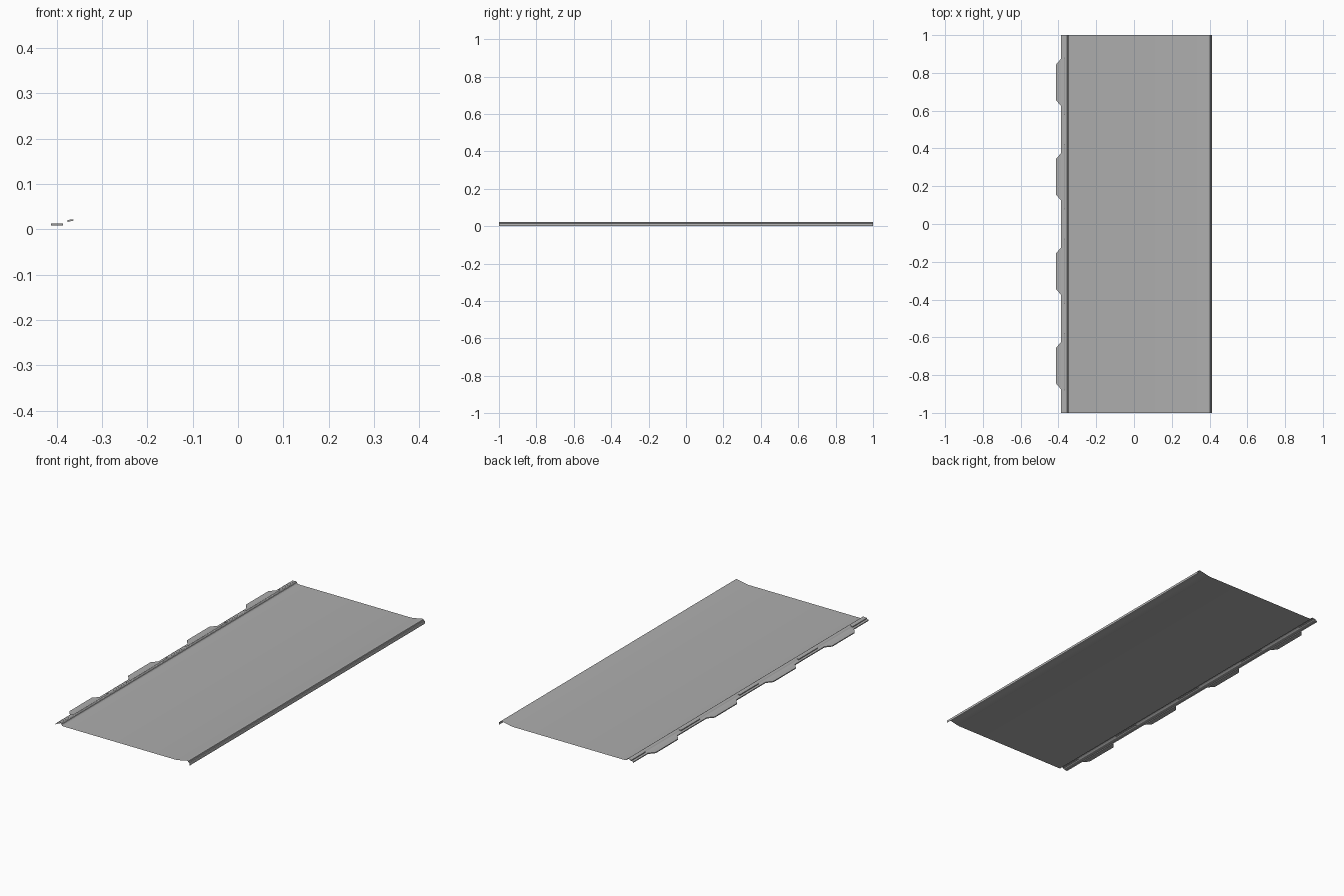
import bpy, bmesh

if "Cube" in bpy.data.objects:
    bpy.data.objects.remove(bpy.data.objects["Cube"])

# Dark grey sheet finish
finish = bpy.data.materials.new("dark_grey")
finish.diffuse_color = (0.42, 0.42, 0.42, 1)
finish.use_nodes = True
finish.node_tree.nodes["Principled BSDF"].inputs["Base Color"].default_value = finish.diffuse_color


def add_mesh(name, verts, faces, smooth=False):
    mesh = bpy.data.meshes.new(name)
    mesh.from_pydata(verts, [], faces)
    mesh.materials.append(finish)
    bm = bmesh.new()
    bm.from_mesh(mesh)
    bmesh.ops.recalc_face_normals(bm, faces=bm.faces)
    bm.to_mesh(mesh)
    bm.free()
    obj = bpy.data.objects.new(name, mesh)
    bpy.context.collection.objects.link(obj)
    if smooth:
        bpy.ops.object.select_all(action='DESELECT')
        obj.select_set(True)
        bpy.context.view_layer.objects.active = obj
        bpy.ops.object.shade_smooth_by_angle()
    return obj


def sheet(name, profile):
    """Thin sheet: an x-z profile pulled along y."""
    n = len(profile)
    verts = [(x, y, z) for y in (-1, 1) for x, z in profile]
    faces = [(i, i + 1, n + i + 1, n + i) for i in range(n - 1)]
    obj = add_mesh(name, verts, faces, True)
    # upper side of the sheet points up
    up = sum(p.normal.z * p.area for p in obj.data.polygons)
    if up < 0:
        obj.data.flip_normals()
    return obj


def prism(name, outline, z_low, z_high):
    """Plan outline given a low and a high height per point."""
    n = len(outline)
    verts = [(x, y, z) for zs in (z_low, z_high)
             for (x, y), z in zip(outline, zs)]
    faces = [tuple(range(n)), tuple(range(n, 2 * n))]
    faces += [(i, (i + 1) % n, n + (i + 1) % n, n + i) for i in range(n)]
    return add_mesh(name, verts, faces)


# Main sheet: fixing strip, rolled crest, shallow pan, raised edge and lip
sheet("panel_sheet", [
    (-0.386, 0.008), (-0.386, 0.013), (-0.378, 0.0145), (-0.370, 0.016),
    (-0.366, 0.020), (-0.360, 0.0225), (-0.354, 0.0225), (-0.350, 0.020),
    (-0.348, 0.014), (-0.344, 0.011), (-0.334, 0.010),
    (0.330, 0.010), (0.345, 0.012), (0.370, 0.017), (0.388, 0.021),
    (0.398, 0.0225), (0.403, 0.021), (0.405, 0.016), (0.410, 0.015),
    (0.412, 0.011), (0.412, 0.0)])

# Tapered tabs along the fixing edge
for i, y in enumerate((-0.75, -0.25, 0.25, 0.75)):
    outline = [(-0.386, y - 0.125), (-0.402, y - 0.107), (-0.412, y - 0.095),
               (-0.412, y + 0.095), (-0.402, y + 0.107), (-0.386, y + 0.125)]
    prism(f"edge_tab_{i + 1}", outline, [0.008] * 6, [0.013] * 6)

# Low wedge-shaped pressed louvres between the tabs
for i, (y0, y1) in enumerate(((-1.0, -0.88), (-0.58, -0.42), (-0.08, 0.08),
                              (0.42, 0.58), (0.88, 1.0))):
    outline = [(-0.376, y0), (-0.363, y0), (-0.363, y1), (-0.376, y1)]
    prism(f"strip_louvre_{i + 1}", outline,
          [0.016, 0.019, 0.019, 0.016], [0.0205, 0.0215, 0.0215, 0.0205])
